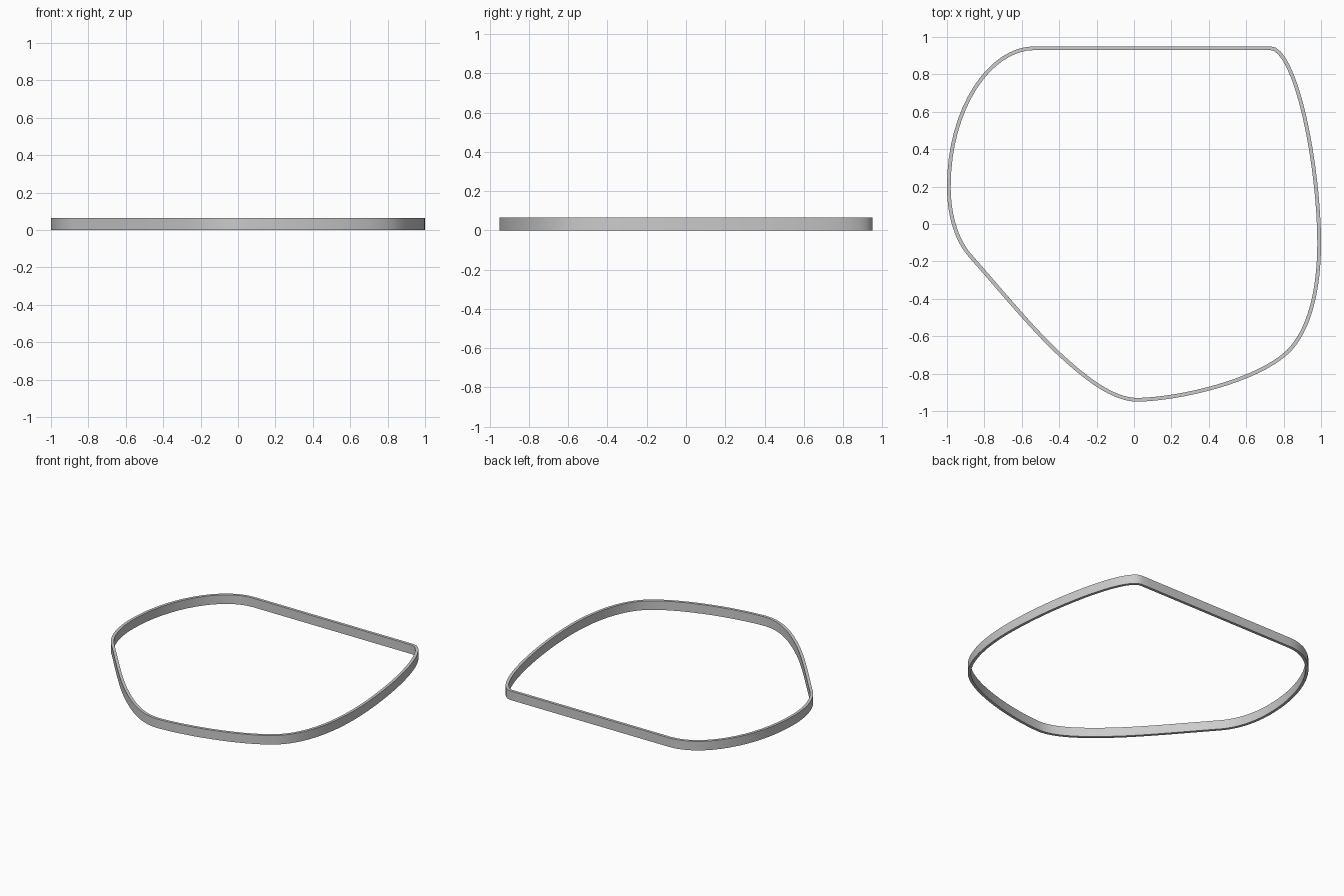
import bpy
from mathutils import Vector
from mathutils.geometry import interpolate_bezier

if "Cube" in bpy.data.objects:
    bpy.data.objects.remove(bpy.data.objects["Cube"])

HEIGHT, THICK, STEPS = 0.065, 0.02, 16

# Outer outline, clockwise from top left: handle in, anchor, handle out
KNOTS = [
    ((-0.78, 0.95), (-0.53, 0.95), (-0.2, 0.95)),
    ((0.4, 0.95), (0.73, 0.95), (0.88, 0.95)),
    ((1.0, 0.3), (1.0, -0.1), (1.0, -0.35)),
    ((0.95, -0.57), (0.83, -0.69), (0.66, -0.85)),
    ((0.25, -0.945), (0.02, -0.95), (-0.12, -0.95)),
    ((-0.27, -0.83), (-0.425, -0.685), (-0.57, -0.545)),
    ((-0.73, -0.35), (-0.88, -0.18), (-0.97, -0.08)),
    ((-1.0, 0.07), (-1.0, 0.2), (-1.0, 0.62)),
]

outer = []
for i, (_, a, h1) in enumerate(KNOTS):
    h2, b, _ = KNOTS[(i + 1) % len(KNOTS)]
    pts = interpolate_bezier(*[Vector((*p, 0)) for p in (a, h1, h2, b)], STEPS + 1)
    outer += [Vector(p) for p in pts[:-1]]

# Inner outline, offset along the inward normal
n = len(outer)
inner = []
for i, p in enumerate(outer):
    t = (outer[(i + 1) % n] - outer[i - 1]).normalized()
    inner.append(p + Vector((t.y, -t.x, 0)) * THICK)

# Closed band: four rings joined around the rectangular section
up = Vector((0, 0, HEIGHT))
rings = [outer, [p + up for p in outer], [p + up for p in inner], inner]
verts = [p for ring in rings for p in ring]
faces = []
for r in range(4):
    s = (r + 1) % 4
    for i in range(n):
        j = (i + 1) % n
        faces.append((r * n + i, s * n + i, s * n + j, r * n + j))

mesh = bpy.data.meshes.new("outline_band")
mesh.from_pydata(verts, [], faces)
band = bpy.data.objects.new("outline_band", mesh)
bpy.context.collection.objects.link(band)
bpy.context.view_layer.objects.active = band
band.select_set(True)
bpy.ops.object.shade_smooth_by_angle()
